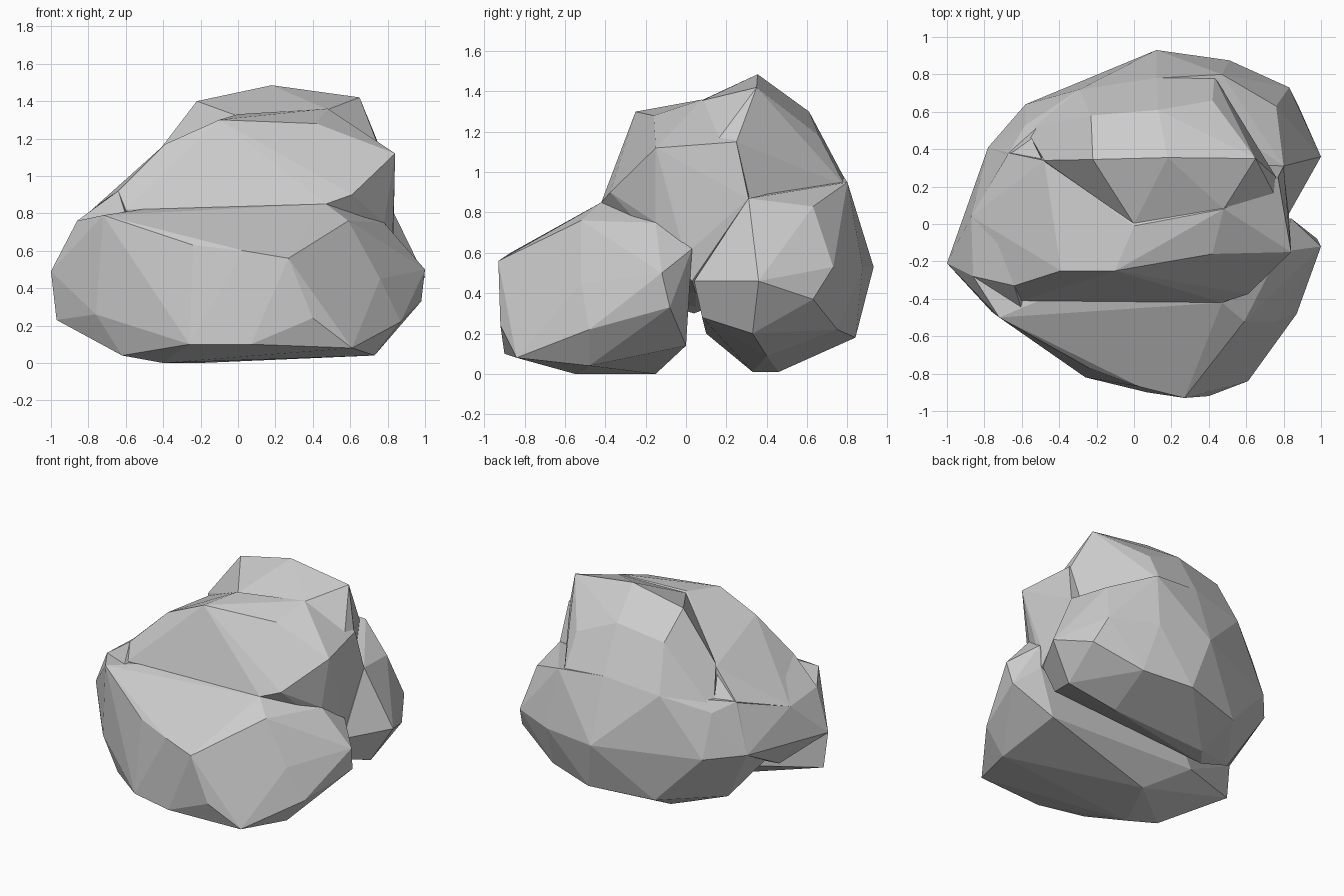
import bpy, bmesh
from math import radians


def lobe(name, *rows):
    """Flat-faced stone lobe: the hull around a few contour lines."""
    bm = bmesh.new()
    for row in rows:
        for p in row:
            bm.verts.new(p)
    bmesh.ops.convex_hull(bm, input=bm.verts[:])
    loose = [v for v in bm.verts if not v.link_faces]
    bmesh.ops.delete(bm, geom=loose, context='VERTS')
    bmesh.ops.dissolve_limit(bm, angle_limit=radians(5),
                             verts=bm.verts[:], edges=bm.edges[:])
    bmesh.ops.recalc_face_normals(bm, faces=bm.faces[:])
    me = bpy.data.meshes.new(name)
    bm.to_mesh(me)
    bm.free()
    ob = bpy.data.objects.new(name, me)
    bpy.context.collection.objects.link(ob)
    return ob


# Broad low shelf at the front: upper rim, belly, underside
front = lobe(
    "boulder",
    [(-.86, -.28, .76), (-.72, -.5, .79), (-.24, -.77, .63), (.03, -.87, .6),
     (.27, -.93, .56), (.59, -.52, .76), (.47, -.42, .85), (-.39, -.36, .84),
     (.78, -.15, .75)],
    [(-1, -.21, .49), (-.97, -.2, .23), (-.76, -.47, .26), (.4, -.92, .24),
     (.76, -.52, .45), (.87, -.48, .22), (1, -.12, .5), (.98, -.08, .33),
     (.84, .03, .62), (.82, .02, .46), (-.06, .03, .48), (-.3, .03, .49)],
    [(-.26, -.82, .1), (.07, -.9, .1), (.61, -.84, .08), (.73, -.48, .04),
     (.7, 0, .14), (.05, 0, .19), (-.5, -.01, .19), (-.2, -.15, 0),
     (-.4, -.55, 0), (-.62, -.5, .04)])

# Rounded rear lobe, separated from the shelf by a groove underneath
back = lobe(
    "back_lobe",
    [(.47, .8, .95), (.12, .78, .98), (-.29, .72, .92), (-.58, .53, .8),
     (-.67, .38, .85), (.8, .31, .87), (.76, .63, .83)],
    [(1, .36, .46), (.83, .73, .53), (.51, .875, .53), (.12, .93, .53),
     (-.22, .8, .55), (-.58, .64, .5), (-.78, .41, .5), (-.85, .06, .5),
     (.82, .04, .46), (.88, .63, .37)],
    [(.55, .75, .22), (.2, .84, .18), (-.25, .72, .15), (-.2, .46, .01),
     (-.3, .33, .01), (.5, .4, .09), (.84, .33, .2), (.75, .08, .28),
     (-.3, .1, .2), (-.55, .3, .1)])

# Sloping middle ridge that rises behind the shelf
ridge = lobe(
    "middle_ridge",
    [(-.39, -.25, 1.17), (-.1, -.25, 1.3), (.42, -.16, 1.28),
     (.84, -.15, 1.12), (.78, .12, 1.11), (.77, .25, 1.15), (.48, .08, 1.36),
     (0, -.01, 1.33), (-.15, .09, 1.25), (-.39, .11, 1.12),
     (-.48, .34, 1.04), (-.61, .06, .95)],
    [(-.64, -.33, .92), (-.6, -.41, .82), (-.39, -.37, .84), (.08, -.39, .86),
     (.47, -.42, .85), (.61, -.375, .9), (.78, -.15, .75), (.8, .08, .83),
     (.8, .31, .87), (-.87, .04, .74), (-.67, .38, .85)],
    [(.83, .03, .62), (.82, .03, .46), (.7, .05, .4), (-.72, .05, .33),
     (0, .08, .42), (0, .3, .4), (0, -.3, .4)])

# Left flank joining the shelf to the rear lobe
flank = lobe(
    "left_flank",
    [(-.86, -.28, .76), (-.64, -.33, .92), (-.6, -.46, .79),
     (-.61, .06, .95), (-.67, .38, .84), (-.58, .52, .8), (-.49, .34, 1),
     (-.87, .04, .74)],
    [(-1, -.21, .49), (-.87, .04, .5), (-.78, .41, .5)],
    [(-.78, .04, .3), (-.4, -.3, .4), (-.4, .3, .4)])

# Peak with a steep left step
peak = lobe(
    "peak",
    [(.65, .35, 1.42), (.18, .355, 1.485), (-.22, .345, 1.4), (0, 0, 1.32),
     (.48, .08, 1.355)],
    [(.13, .61, 1.3), (.42, .66, 1.18), (-.23, .58, 1.24), (.76, .25, 1.15),
     (.77, .12, 1.11), (-.48, .34, 1.06)],
    [(.43, .79, .93), (.12, .78, .98), (-.29, .72, .92), (-.58, .51, .8),
     (.72, .31, .87), (-.4, .2, .8), (.6, 0, .8)])

# Fuse the lobes into one stone
bpy.context.view_layer.objects.active = front
for part in (ridge, back, flank, peak):
    mod = front.modifiers.new("fuse", 'BOOLEAN')
    mod.operation = 'UNION'
    mod.solver = 'EXACT'
    mod.object = part
    bpy.ops.object.modifier_apply(modifier=mod.name)
    bpy.data.objects.remove(part)
